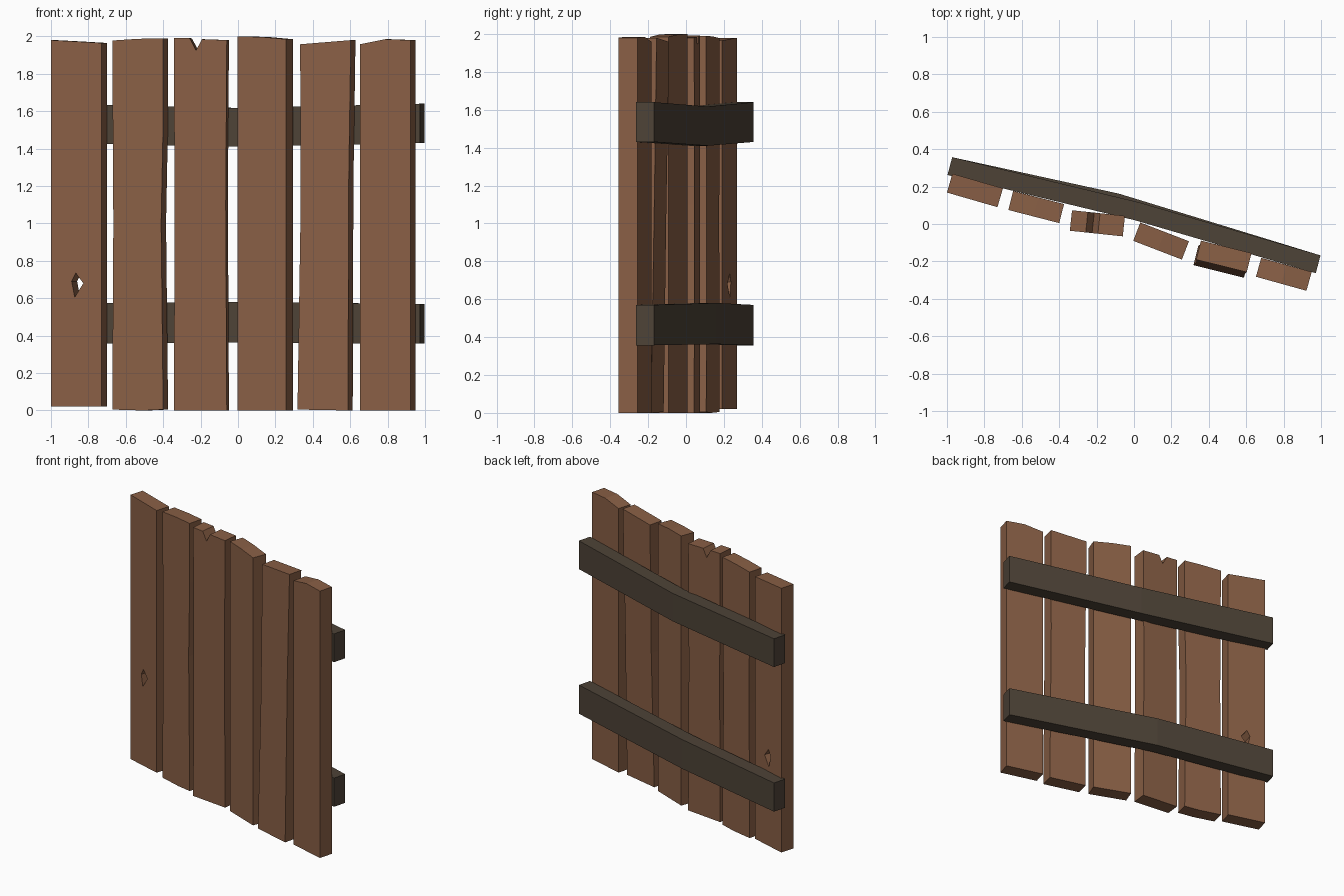
import bpy, bmesh
from mathutils import Vector

if "Cube" in bpy.data.objects:
    bpy.data.objects.remove(bpy.data.objects["Cube"])


def material(name, rgb):
    m = bpy.data.materials.new(name)
    m.diffuse_color = (*rgb, 1)
    m.use_nodes = True
    m.node_tree.nodes["Principled BSDF"].inputs["Base Color"].default_value = m.diffuse_color
    return m


BROWN = material("warm brown wood", (0.25, 0.115, 0.06))
DARK = material("dark weathered wood", (0.075, 0.056, 0.038))


def finish(bm, name, mat):
    bmesh.ops.recalc_face_normals(bm, faces=bm.faces)
    me = bpy.data.meshes.new(name)
    bm.to_mesh(me)
    bm.free()
    me.materials.append(mat)
    ob = bpy.data.objects.new(name, me)
    bpy.context.collection.objects.link(ob)


def plank(name, left, right, outlines, lean=(0, 0), thick=0.105):
    """Front outlines in (fraction of width, height), extruded backwards."""
    a, b = Vector((*left, 0)), Vector((*right, 0))
    d = (b - a).normalized()
    back = Vector((-d.y, d.x, 0)) * thick
    bm = bmesh.new()
    verts = {}
    for outline in outlines:
        for u, z in outline:
            if (u, z) not in verts:
                tilt = Vector((*lean, 0)) * (z / 2)
                verts[u, z] = bm.verts.new(a.lerp(b, u) + tilt + Vector((0, 0, z)))
        bm.faces.new([verts[p] for p in outline])
    ext = bmesh.ops.extrude_face_region(bm, geom=bm.faces[:], use_keep_orig=True)
    moved = [g for g in ext["geom"] if isinstance(g, bmesh.types.BMVert)]
    bmesh.ops.translate(bm, verts=moved, vec=back)
    finish(bm, name, BROWN)


# Planks, left to right; the first has a knot hole, the third a split top
hole_low, hole_left, hole_top, hole_right = (.47, .605), (.41, .69), (.49, .735), (.64, .68)
plank("plank_with_knot_hole", (-1, .168), (-.73, .09), [
    [(0, .02), (.47, .02), hole_low, hole_left, hole_top, (.49, 1.973), (0, 1.98)],
    [(.47, .02), (1, .02), (1, 1.965), (.49, 1.973), hole_top, hole_right, hole_low]])
plank("plank_2", (-.672, .075), (-.40, .005), [
    [(0, .005), (.6, 0), (1, .005), (.96, 1.0), (1, 1.55), (1, 1.99), (.5, 1.987),
     (0, 1.978), (.02, 1.0)]])
plank("split_plank", (-.343, -.036), (-.06, -.066), [
    [(0, 0), (1, 0), (.98, 1.1), (1, 1.98), (.53, 1.985), (.42, 1.925), (.30, 1.99),
     (0, 1.992), (.015, 1.0)]], thick=.11)
plank("plank_4", (-.004, -.09), (.256, -.19), [
    [(0, 0), (1, 0), (1, 1.985), (.5, 1.997), (0, 2.0)]])
plank("leaning_plank", (.318, -.22), (.588, -.287), [
    [(0, .005), (1, 0), (.98, 1.2), (1, 1.98), (0, 1.958), (.03, 1.0)]], lean=(.015, .03))
plank("plank_6", (.652, -.282), (.922, -.357), [
    [(0, 0), (1, 0), (1, 1.98), (.5, 1.985), (0, 1.958)]])


def rail(name, stations):
    """Bent bar through (back x, back y, bottom z, top z) stations."""
    bm = bmesh.new()
    rings = []
    for x, y, z0, z1 in stations:
        rings.append([bm.verts.new(p) for p in (
            (x, y, z0), (x, y, z1), (x - .025, y - .095, z1), (x - .025, y - .095, z0))])
    for r, s in zip(rings, rings[1:]):
        for i in range(4):
            j = (i + 1) % 4
            bm.faces.new((r[i], r[j], s[j], s[i]))
    bm.faces.new(rings[0])
    bm.faces.new(rings[-1])
    finish(bm, name, DARK)


# Cross rails on the back
rail("upper_rail", [(-.972, .357, 1.43, 1.64), (.03, .115, 1.41, 1.617), (.997, -.168, 1.43, 1.64)])
rail("lower_rail", [(-.972, .357, .357, .57), (-.08, .162, .363, .58), (.997, -.168, .357, .57)])
